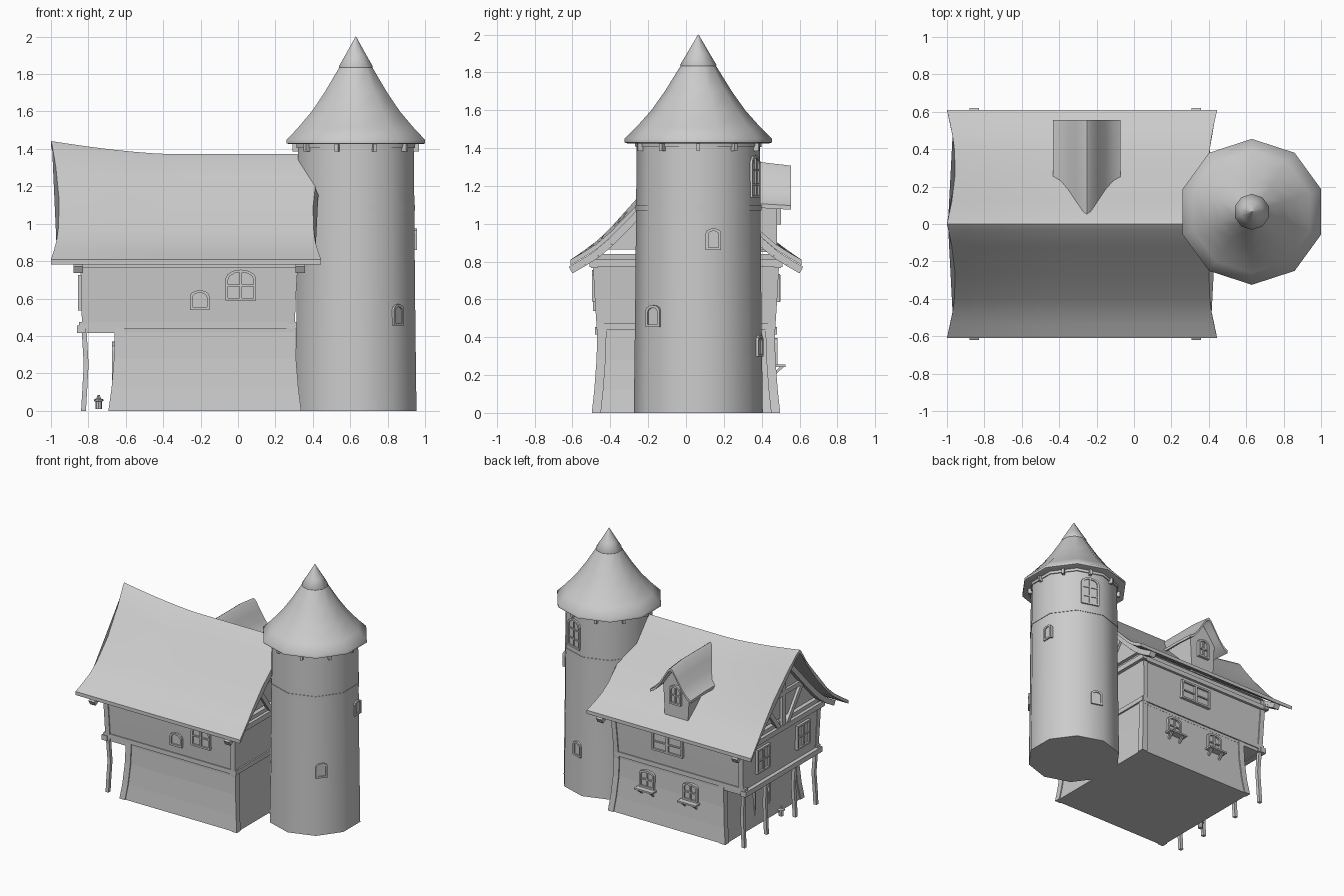
import bpy, bmesh
from math import sin, cos, pi, radians
from mathutils import Vector

if "Cube" in bpy.data.objects:
    bpy.data.objects.remove(bpy.data.objects["Cube"])


def loft(name, rings, smooth=None):
    """Closed solid through a list of equal-length point rings."""
    n = len(rings[0])
    bm = bmesh.new()
    vs = [[bm.verts.new(p) for p in r] for r in rings]
    for a, b in zip(vs, vs[1:]):
        for i in range(n):
            bm.faces.new((a[i], a[(i + 1) % n], b[(i + 1) % n], b[i]))
    bm.faces.new(vs[0])
    bm.faces.new(vs[-1])
    bmesh.ops.recalc_face_normals(bm, faces=bm.faces)
    me = bpy.data.meshes.new(name)
    bm.to_mesh(me)
    bm.free()
    ob = bpy.data.objects.new(name, me)
    bpy.context.collection.objects.link(ob)
    if smooth:
        bpy.ops.object.select_all(action='DESELECT')
        ob.select_set(True)
        bpy.context.view_layer.objects.active = ob
        bpy.ops.object.shade_smooth_by_angle(angle=radians(smooth))
    return ob


def rect(x0, x1, y0, y1, z):
    return [(x0, y0, z), (x1, y0, z), (x1, y1, z), (x0, y1, z)]


def box(name, x0, x1, y0, y1, z0, z1):
    return loft(name, [rect(x0, x1, y0, y1, z0), rect(x0, x1, y0, y1, z1)])


def post(name, path, w):
    h = w / 2
    return loft(name, [rect(x - h, x + h, y - h, y + h, z) for x, y, z in path])


def beam(name, a, b, normal, w, d):
    """Bar from a to b, w wide, d thick along normal."""
    a, b, n = Vector(a), Vector(b), Vector(normal).normalized()
    s = (b - a).cross(n).normalized() * w / 2
    n = n * d / 2
    return loft(name, [[p + s + n, p - s + n, p - s - n, p + s - n] for p in (a, b)])


def ring(cx, cy, z, r, n=10):
    return [(cx + r * cos(pi / 2 + 2 * pi * i / n), cy + r * sin(pi / 2 + 2 * pi * i / n), z)
            for i in range(n)]


def interp(pts, t):
    for (a, va), (b, vb) in zip(pts, pts[1:]):
        if t <= b:
            return va + (vb - va) * (t - a) / (b - a)
    return pts[-1][1]


def window(name, p, ang, w, h, bars=1, rise=0.3, t=0.014, d=0.02):
    """Framed pane with glazing bars on a wall whose normal points at ang degrees."""
    a, p = radians(ang), Vector(p)
    n, u, v = Vector((cos(a), sin(a), 0)), Vector((-sin(a), cos(a), 0)), Vector((0, 0, 1))
    top = h / 2 - rise * w
    out = [(-w / 2, -h / 2), (w / 2, -h / 2)]
    if rise:
        out += [(w / 2 * cos(pi * i / 6), top + rise * w * sin(pi * i / 6)) for i in range(7)]
    else:
        out += [(w / 2, h / 2), (-w / 2, h / 2)]
    kx, ky = (w - 2 * t) / w, (h - 2 * t) / h
    lay = lambda sx, sy, e: [p + u * x * sx + v * y * sy + n * e for x, y in out]
    loft(name, [lay(1, 1, -0.03), lay(1, 1, d), lay(kx, ky, d), lay(kx, ky, d * .3)])
    if bars:
        q = p + n * d * .5
        beam(name + "_mullion", q - v * (h / 2 - t), q + v * (h / 2 - t), n, .012, d * .7)
        for i in range(bars):
            c = q + v * h * ((i + 1) / (bars + 1) - .52)
            beam(name + "_bar", c - u * (w / 2 - t), c + u * (w / 2 - t), n, .01, d * .6)


# --- house walls: flared lower storey, overhanging upper storey, gable
LOW = [(0, -.685, .33, .49), (.12, -.668, .315, .477), (.28, -.655, .302, .465), (.45, -.65, .298, .46)]
UP = [(.42, -.83, .298, .462), (.6, -.833, .305, .474), (.84, -.84, .32, .487)]
loft("lower_storey", [rect(a, b, -y, y, z) for z, a, b, y in LOW])
loft("upper_storey", [rect(a, b, -y, y, z) for z, a, b, y in UP])
ROOF = [(0, 1.372), (.03, 1.35), (.12, 1.25), (.27, 1.087), (.4, .955), (.47, .895), (.54, .85), (.61, .81)]
gable = [(s * y, z - .03) for s in (1, -1) for y, z in (ROOF[:6] if s > 0 else ROOF[5:0:-1])]
loft("gable_attic", [[(x, y, z) for y, z in gable] for x in (-.84, .318)])

# --- corner posts and horizontal timbers
for s in (-1, 1):
    for k in (1, 2):
        e = .016 * (1 if k == 1 else -1)
        post("lower_corner_post", [(r[k] + e, s * (r[3] - .016), r[0]) for r in LOW], .048)
        post("upper_corner_post", [(r[k] + e, s * (r[3] - .012), r[0]) for r in UP], .04)
    box("storey_beam", -.85, .308, s * .455 - .018, s * .455 + .018, .44, .475)
    box("eave_beam", -.855, .335, s * .485 - .018, s * .485 + .018, .765, .8)
box("overhang_beam", -.862, -.815, -.48, .48, .415, .455)
box("side_beam", .28, .312, -.47, .47, .44, .475)

# --- gable framing on both ends
for x, sx in ((-.845, -1), (.322, 1)):
    n = (1, 0, 0)
    beam("gable_tie", (x, -.51, .79), (x, .51, .79), n, .04, .04)
    beam("gable_king_post", (x, 0, .8), (x, 0, 1.33), n, .04, .035)
    beam("gable_collar", (x, -.24, 1.06), (x, .24, 1.06), n, .035, .03)
    for s in (-1, 1):
        beam("gable_brace", (x, s * .05, .8), (x, s * .25, 1.07), n, .035, .03)
        pts = [(y, z - .055) for y, z in ROOF if y != .03]
        for (ya, za), (yb, zb) in zip(pts, pts[1:]):
            beam("barge_rafter", (x + sx * .01, s * ya, za), (x + sx * .01, s * yb, zb), n, .04, .05)

# --- main roof: swept-up left end, curved gable edges
ys = [-y for y, z in ROOF[:0:-1]] + [y for y, z in ROOF]
rings = []
for i in range(17):
    k = i / 16
    top = []
    for y in ys:
        t = abs(y) / .61
        inset = .045 * sin(pi * t)
        x = (-1 + inset) * (1 - k) + (.445 - inset) * k
        lift = .07 * (max(0, -.35 - x) / .65) ** 1.5 * (1 - t)
        top.append((x, y, interp(ROOF, abs(y)) + lift))
    rings.append(top + [(x, y, z - .028) for x, y, z in reversed(top)])
loft("main_roof", rings, 35)

# --- dormer on the back slope
DORM = [(0, 1.325), (.02, 1.31), (.06, 1.245), (.1, 1.18), (.14, 1.13), (.18, 1.105)]
xs = [-x for x, z in DORM[:0:-1]] + [x for x, z in DORM]
rings = []
for y, drop in ((.04, 0), (.4, 0), (.555, .018)):
    top = [(-.252 + x, y, interp(DORM, abs(x)) - drop * (1 - abs(x) / .36)) for x in xs]
    rings.append(top + [(x, y, z - .022) for x, y, z in reversed(top)])
loft("dormer_roof", rings, 40)
prof = [(-.1, .85), (.1, .85), (.115, 1.13), (.06, 1.21), (0, 1.285), (-.06, 1.21), (-.115, 1.13)]
loft("dormer_body", [[(-.252 + x, y, z) for x, z in prof] for y in (.15, .48)])
window("dormer_window", (-.252, .482, 1.07), 90, .1, .15)

# --- house windows
window("front_large_window", (.015, -.477, .672), -90, .165, .165)
window("front_small_window", (-.205, -.472, .592), -90, .105, .105, 0)
window("back_wide_window", (-.18, .478, .66), 90, .27, .15, rise=0)
box("back_wide_mullion", -.19, -.17, .47, .5, .59, .73)
for x in (.01, -.37):
    window("back_lower_window", (x, .463, .325), 90, .13, .14, rise=.2)
    box("window_sill", x - .08, x + .08, .45, .525, .243, .256)
    for dx in (-.05, .05):
        beam("sill_bracket", (x + dx, .46, .2), (x + dx, .51, .246), (1, 0, 0), .014, .016)
for y in (-.26, .24):
    window("left_window", (-.836, y, .63), 180, .16, .19, rise=0)
window("left_door", (-.655, 0, .19), 180, .2, .36, 0, rise=.25)

# --- overhang posts and a small potted lamp below
for y in (-.45, -.19, .17, .45):
    post("overhang_post", [(-.826, y, 0), (-.82, y, .1), (-.812, y * .99, .25), (-.822, y, .42)], .026)
    beam("overhang_joist", (-.855, y, .43), (-.65, y, .43), (0, 1, 0), .03, .03)
PX, PY = -.745, -.13
loft("small_pot", [ring(PX, PY, z, r, 8) for z, r in
                   ((.01, .018), (.05, .018), (.052, .026), (.06, .026), (.066, .012), (.085, .006))])

# --- round tower with ten sides
TX, TY = .63, .065
tower = lambda name, prof, sm=50: loft(name, [ring(TX, TY, z, r) for z, r in prof], sm)
BODY = [(0, .341), (.3, .337), (.7, .332), (1.1, .329), (1.44, .325)]
tower("tower_wall", BODY)
tower("tower_band", [(1.07, .333), (1.1, .333)])
tower("tower_eave_ring", [(1.405, .333), (1.44, .335)])
tower("tower_roof", [(1.425, .375), (1.43, .39), (1.448, .39), (1.51, .328), (1.6, .248), (1.7, .177),
                     (1.84, .09), (1.98, .01)])
tower("tower_roof_cap", [(1.832, .093), (1.84, .096), (1.9, .06), (2.0, .0015)])
for i in range(10):
    a = radians(36 * i)
    n = Vector((cos(a), sin(a), 0))
    c = Vector((TX, TY, 0)) + n * .318
    beam("tower_bracket", c + Vector((0, 0, 1.385)), c + Vector((0, 0, 1.43)), n, .02, .04)


# tower windows: facet angle, sideways shift, height, size
for ang, off, z, w, h, bars in ((-36, -.06, .512, .09, .115, 0), (0, .08, .918, .082, .115, 0),
                                (72, 0, 1.25, .14, .225, 2), (72, .05, .355, .09, .115, 0)):
    a = radians(ang)
    r = interp(BODY, z) * cos(pi / 10)
    window("tower_window", (TX + r * cos(a) - off * sin(a), TY + r * sin(a) + off * cos(a), z),
           ang, w, h, bars, d=.012)
